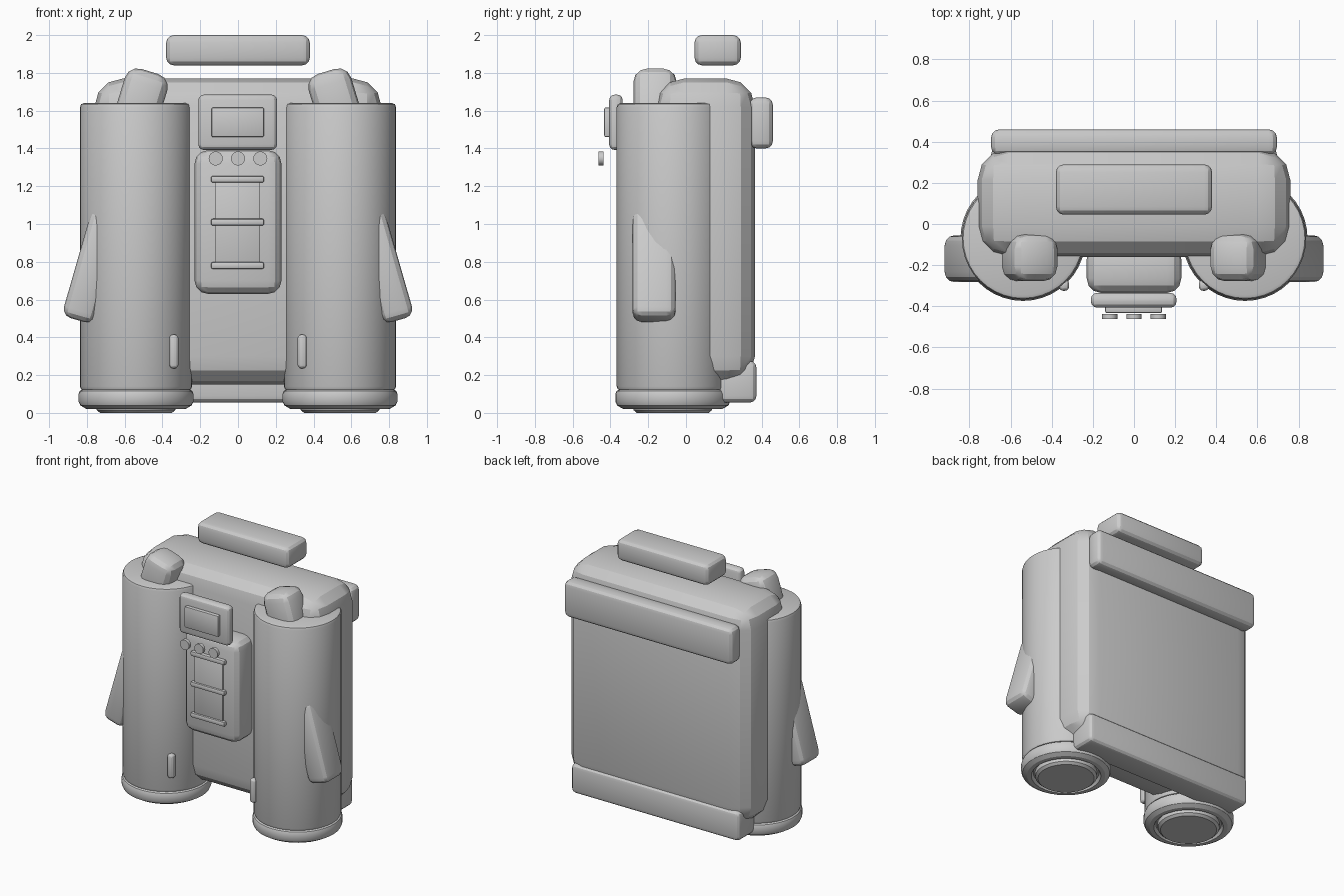
import bpy, bmesh, math
from mathutils import Matrix

cube = bpy.data.objects.get("Cube")
if cube:
    bpy.data.objects.remove(cube, do_unlink=True)

grey = bpy.data.materials.new("light grey")
grey.use_nodes = True
grey.diffuse_color = (0.6, 0.6, 0.6, 1)
grey.node_tree.nodes["Principled BSDF"].inputs["Base Color"].default_value = grey.diffuse_color


def finish(name, bm):
    """Turn a bmesh into a smooth-shaded object with crisp edges."""
    bmesh.ops.recalc_face_normals(bm, faces=bm.faces)
    mesh = bpy.data.meshes.new(name)
    bm.to_mesh(mesh)
    bm.free()
    mesh.materials.append(grey)
    obj = bpy.data.objects.new(name, mesh)
    bpy.context.collection.objects.link(obj)
    bpy.ops.object.select_all(action='DESELECT')
    obj.select_set(True)
    bpy.context.view_layer.objects.active = obj
    bpy.ops.object.shade_smooth_by_angle(angle=math.radians(25))
    return obj


def box(name, xs, ys, zs, bevel, segments=3, tilt=0):
    """Rounded box from its extents, optionally tilted about the y axis."""
    spans = (xs, ys, zs)
    bm = bmesh.new()
    bmesh.ops.create_cube(bm, size=1)
    bmesh.ops.scale(bm, vec=[b - a for a, b in spans], verts=bm.verts)
    bmesh.ops.bevel(bm, geom=bm.edges[:], offset=bevel, segments=segments,
                    profile=0.5, affect='EDGES', clamp_overlap=True)
    bm.transform(Matrix.Translation([(a + b) / 2 for a, b in spans])
                 @ Matrix.Rotation(math.radians(tilt), 4, 'Y'))
    return finish(name, bm)


def lathe(name, profile, location, steps=40):
    """Spin a radius/height profile about the vertical axis."""
    bm = bmesh.new()
    verts = [bm.verts.new((r, 0, z)) for r, z in profile]
    edges = [bm.edges.new(pair) for pair in zip(verts, verts[1:])]
    bmesh.ops.spin(bm, geom=verts + edges, cent=(0, 0, 0), axis=(0, 0, 1),
                   angle=math.tau, steps=steps)
    bmesh.ops.remove_doubles(bm, verts=bm.verts, dist=0.0005)
    bm.transform(Matrix.Translation(location))
    return finish(name, bm)


# Main pack body, back bars and floating carry handle
box("pack_body", (-0.76, 0.76), (-0.16, 0.365), (0.15, 1.77), 0.15)
box("back_top_bar", (-0.695, 0.695), (0.335, 0.46), (1.4, 1.67), 0.04)
box("back_bottom_bar", (-0.695, 0.695), (0.17, 0.373), (0.055, 0.275), 0.035)
box("carry_handle", (-0.38, 0.38), (0.045, 0.29), (1.84, 2.0), 0.04)

# Thruster tanks with their fittings, on both sides
tank = [(0, 1.64), (0.275, 1.64), (0.291, 1.634), (0.297, 1.618),
        (0.297, 0.14), (0.291, 0.125), (0.275, 0.12), (0, 0.12)]
nozzle = [(0, 0.125), (0.28, 0.125), (0.298, 0.116), (0.304, 0.1),
          (0.304, 0.06), (0.295, 0.04), (0.265, 0.022), (0.235, 0.02),
          (0.222, 0.045), (0.21, 0.045), (0.208, 0.015), (0.19, 0), (0, 0)]
for side, s in (("right", -1), ("left", 1)):
    def span(a, b):
        return sorted((s * a, s * b))
    lathe(side + "_tank", tank, (s * 0.54, -0.07, 0))
    lathe(side + "_nozzle", nozzle, (s * 0.54, -0.07, 0))
    box(side + "_tank_cap", span(0.4, 0.635), (-0.278, -0.05),
        (1.465, 1.815), 0.07, tilt=-17 * s)
    box(side + "_side_fin", span(0.68, 0.855), (-0.283, -0.055),
        (0.48, 1.08), 0.05, tilt=-16 * s)
    box(side + "_tank_tab", span(0.315, 0.365), (-0.325, -0.27),
        (0.235, 0.415), 0.022)

# Control panel and display on the front
box("control_panel", (-0.23, 0.23), (-0.335, -0.1), (0.63, 1.39), 0.07)
box("display_housing", (-0.21, 0.207), (-0.407, -0.335), (1.392, 1.685), 0.03)
box("display_screen", (-0.14, 0.137), (-0.433, -0.39), (1.46, 1.617), 0.008, 2)

# Ladder-like grille on the control panel
box("grille_plate", (-0.12, 0.117), (-0.347, -0.32), (0.77, 1.23), 0.006, 2)
for i, z in enumerate((0.78, 1.01, 1.237)):
    box(f"grille_bar_{i + 1}", (-0.143, 0.138), (-0.36, -0.32),
        (z - 0.018, z + 0.018), 0.01, 2)

# Three round buttons
for i, x in enumerate((-0.118, 0, 0.118)):
    bm = bmesh.new()
    bmesh.ops.create_cone(bm, cap_ends=True, segments=24, radius1=0.037,
                          radius2=0.037, depth=0.024)
    bm.transform(Matrix.Translation((x, -0.45, 1.347))
                 @ Matrix.Rotation(math.pi / 2, 4, 'X'))
    finish(f"button_{i + 1}", bm)
